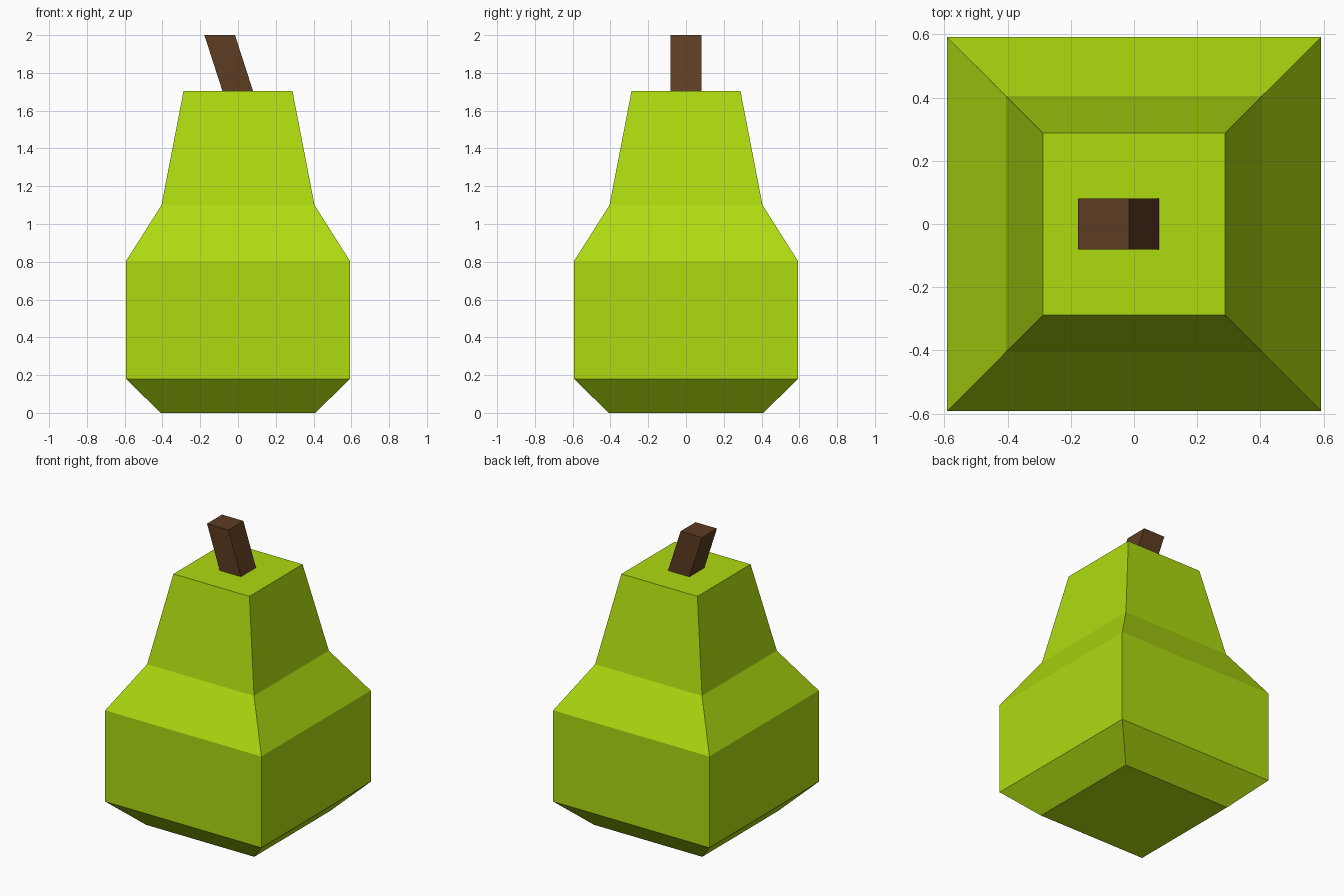
import bpy, bmesh

if "Cube" in bpy.data.objects:
    bpy.data.objects.remove(bpy.data.objects["Cube"])


def material(name, color):
    mat = bpy.data.materials.new(name)
    mat.diffuse_color = (*color, 1)
    mat.use_nodes = True
    mat.node_tree.nodes["Principled BSDF"].inputs["Base Color"].default_value = mat.diffuse_color
    return mat


def square_loft(name, rings, mat):
    """Skin square rings given as (centre x, half width, z) and cap both ends."""
    bm = bmesh.new()
    loops = [[bm.verts.new((cx + sx * h, sy * h, z))
              for sx, sy in ((-1, -1), (1, -1), (1, 1), (-1, 1))]
             for cx, h, z in rings]
    for low, high in zip(loops, loops[1:]):
        for i in range(4):
            j = (i + 1) % 4
            bm.faces.new((low[i], low[j], high[j], high[i]))
    bm.faces.new(loops[0][::-1])
    bm.faces.new(loops[-1])
    mesh = bpy.data.meshes.new(name)
    bm.to_mesh(mesh)
    bm.free()
    mesh.materials.append(mat)
    obj = bpy.data.objects.new(name, mesh)
    bpy.context.collection.objects.link(obj)
    return obj


# Pear body: tapered base, straight belly, sloped shoulder, narrow neck
square_loft("pear_body",
            [(0, 0.41, 0), (0, 0.592, 0.18), (0, 0.592, 0.805),
             (0, 0.405, 1.1), (0, 0.288, 1.705)],
            material("pear_green", (0.42, 0.70, 0.005)))

# Leaning stem
square_loft("stem", [(0, 0.081, 1.7), (-0.097, 0.081, 2.0)],
            material("stem_brown", (0.11, 0.045, 0.016)))
